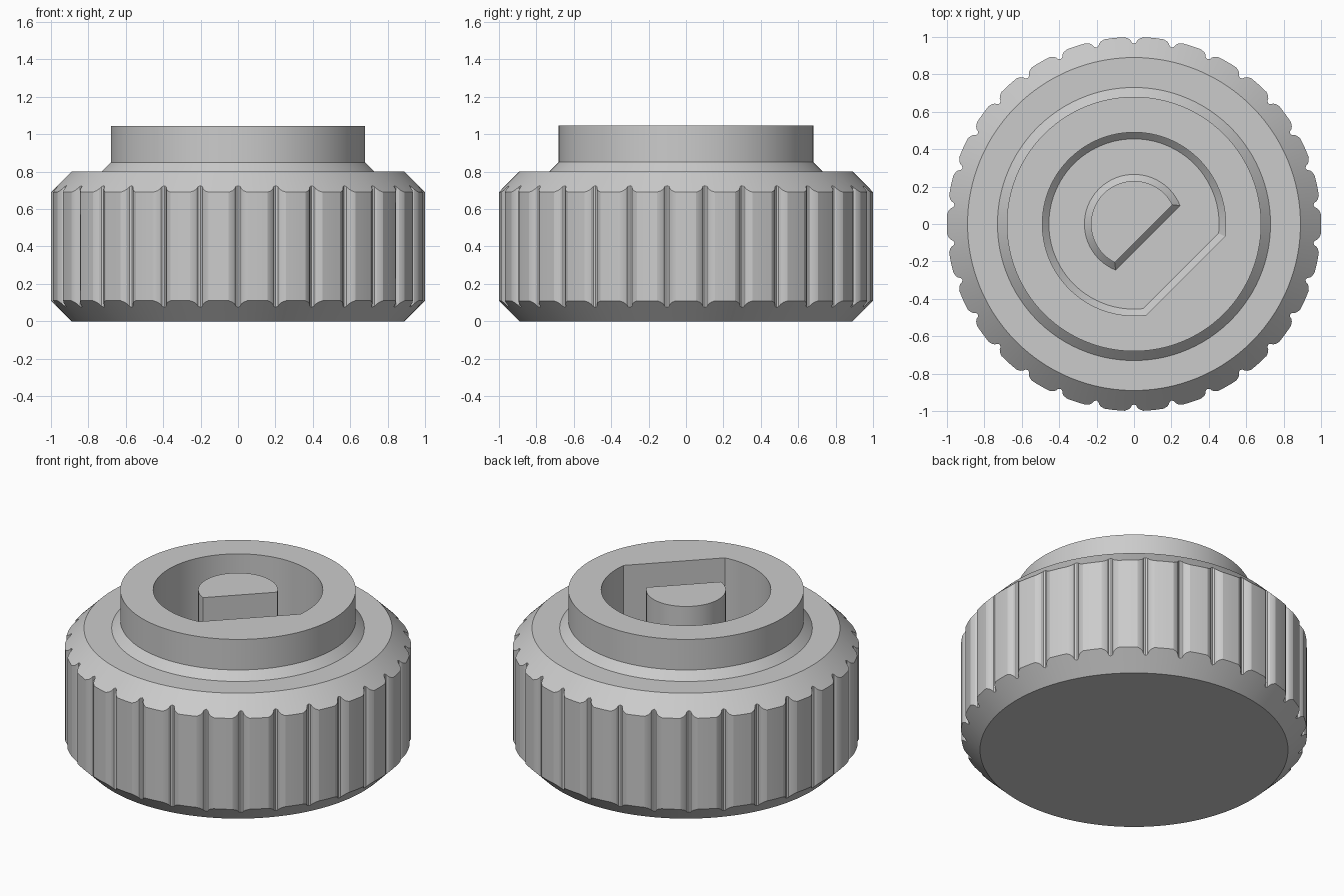
import bpy, bmesh, math

if "Cube" in bpy.data.objects:
    bpy.data.objects.remove(bpy.data.objects["Cube"])

grey = bpy.data.materials.new("plain grey")
grey.diffuse_color = (0.6, 0.6, 0.6, 1)
grey.use_nodes = True
grey.node_tree.nodes["Principled BSDF"].inputs["Base Color"].default_value = grey.diffuse_color


def loft(name, rings):
    """Skin closed rings of equal point count and cap both ends."""
    bm = bmesh.new()
    loops = [[bm.verts.new(p) for p in ring] for ring in rings]
    n = len(loops[0])
    for a, b in zip(loops, loops[1:]):
        for i in range(n):
            j = (i + 1) % n
            bm.faces.new((a[i], a[j], b[j], b[i]))
    bm.faces.new(loops[0][::-1])
    bm.faces.new(loops[-1])
    bmesh.ops.recalc_face_normals(bm, faces=bm.faces)
    mesh = bpy.data.meshes.new(name)
    bm.to_mesh(mesh)
    bm.free()
    mesh.materials.append(grey)
    obj = bpy.data.objects.new(name, mesh)
    bpy.context.collection.objects.link(obj)
    return obj


def select(obj):
    bpy.ops.object.select_all(action='DESELECT')
    obj.select_set(True)
    bpy.context.view_layer.objects.active = obj


def smooth(obj):
    select(obj)
    bpy.ops.object.shade_smooth_by_angle(angle=math.radians(20))


def d_ring(r, d, z, n=96):
    """Circle of radius r cut by a flat at distance d, facing +x -y."""
    half = math.acos(d / r)
    start = -math.pi / 4 + half
    sweep = 2 * (math.pi - half)
    return [(r * math.cos(start + sweep * i / n), r * math.sin(start + sweep * i / n), z)
            for i in range(n + 1)]


# Grip outline: 30 rounded grooves, one centred on -y
TEETH = 30
half_tooth = [(0, 0.965), (0.012, 0.970), (0.019, 0.983), (0.030, 0.992),
              (0.050, 1.0), (0.078, 1.0)]
tooth = [(-a, r) for a, r in half_tooth[:0:-1]] + half_tooth + [(math.pi / TEETH, 1.0)]
outline = [(-math.pi / 2 + 2 * math.pi * k / TEETH + a, r)
           for k in range(TEETH) for a, r in tooth]


def circle(r, z):
    return [(r * math.cos(a), r * math.sin(a), z) for a, _ in outline]


def grip(z_of_r):
    return [(r * math.cos(a), r * math.sin(a), z_of_r(r)) for a, r in outline]


# Knob body: bevelled base, grooved grip, bevelled shoulder, raised collar
TOP, FLOOR = 1.045, 0.40
body = loft("knob_body", [
    circle(0.89, 0),
    grip(lambda r: r - 0.89),
    grip(lambda r: 0.80 - (r - 0.89)),
    circle(0.89, 0.80),
    circle(0.73, 0.80),
    circle(0.68, 0.85),
    circle(0.68, TOP),
])

# D-shaped socket, bevelled at its floor
cutter = loft("socket_cutter", [
    d_ring(0.455, 0.355, FLOOR),
    d_ring(0.49, 0.39, FLOOR + 0.035),
    d_ring(0.49, 0.39, TOP + 0.1),
])
cutter.hide_render = True
cut = body.modifiers.new("socket", 'BOOLEAN')
cut.operation = 'DIFFERENCE'
cut.solver = 'EXACT'
cut.object = cutter
select(body)
bpy.ops.object.modifier_apply(modifier=cut.name)
bpy.data.objects.remove(cutter)
smooth(body)

# D-shaped centre post with a flared foot, level with the rim
post = loft("centre_post", [
    d_ring(0.265, 0.105, FLOOR - 0.005),
    d_ring(0.265, 0.105, FLOOR),
    d_ring(0.23, 0.072, FLOOR + 0.035),
    d_ring(0.23, 0.072, TOP),
])
smooth(post)
